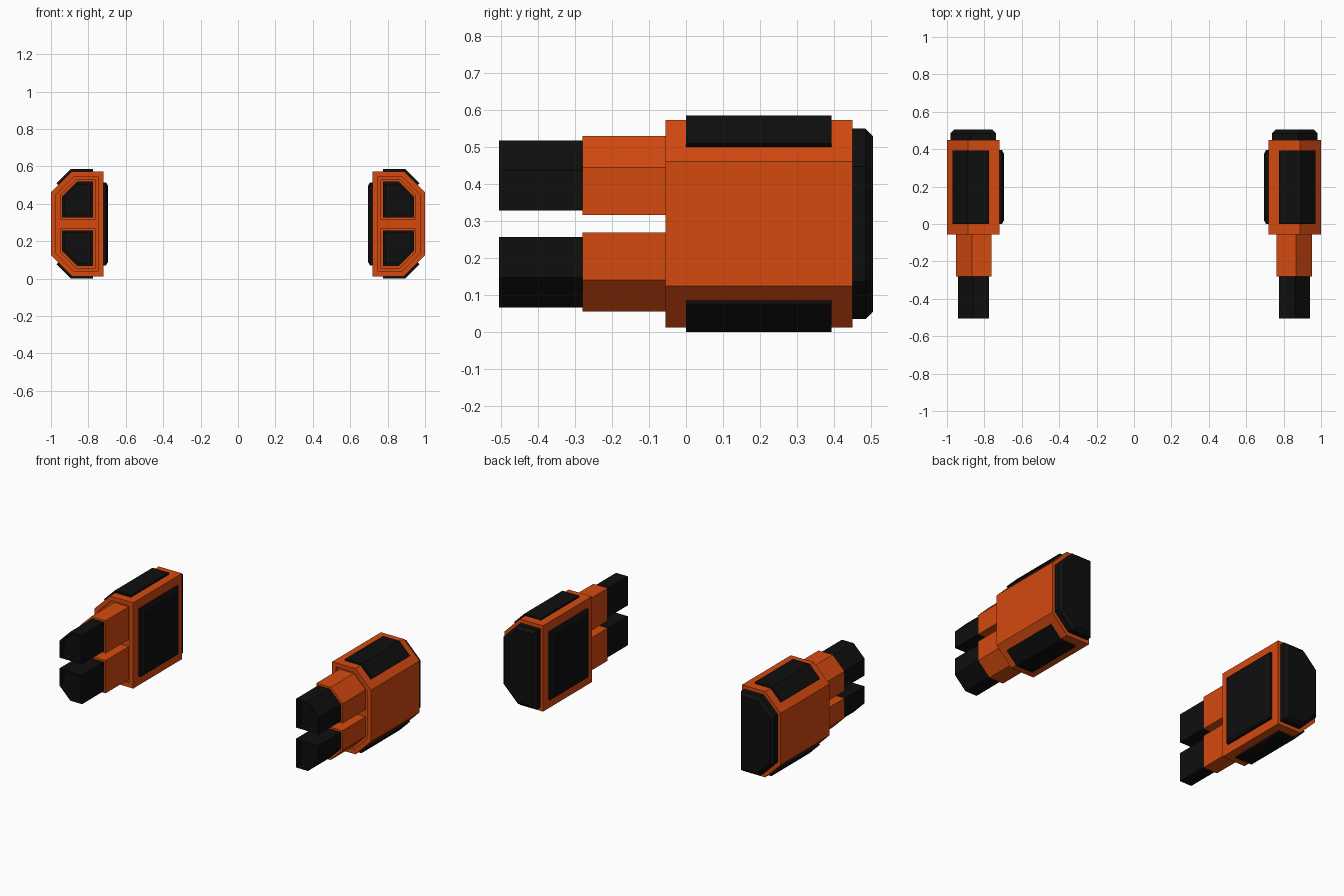
import bpy, bmesh

if "Cube" in bpy.data.objects:
    bpy.data.objects.remove(bpy.data.objects["Cube"], do_unlink=True)

HEIGHT = 0.585  # the pods are symmetric between z = 0 and this height


def material(name, rgb):
    m = bpy.data.materials.new(name)
    m.use_nodes = True
    m.diffuse_color = (*rgb, 1)
    bsdf = m.node_tree.nodes["Principled BSDF"]
    bsdf.inputs["Base Color"].default_value = (*rgb, 1)
    bsdf.inputs["Roughness"].default_value = 0.6
    return m


ORANGE = material("orange", (0.66, 0.068, 0.005))
BLACK = material("black", (0.0045, 0.0045, 0.0045))


def chamfered(x0, x1, z0, z1, top=0.0, bottom=0.0):
    """Rectangle in x and z whose outer corners are cut."""
    pts = [(x0, z0), (x0, z1)]
    pts += [(x1 - top, z1), (x1, z1 - top)] if top else [(x1, z1)]
    pts += [(x1, z0 + bottom), (x1 - bottom, z0)] if bottom else [(x1, z0)]
    return pts


def flip(profile):
    """Turn an upper profile into the matching lower one."""
    return [(x, HEIGHT - z) for x, z in profile]


def part(name, profile, y0, y1, mat, direction=None, insets=()):
    """Extrude a profile along y, shape one end with insets, mirror in x."""
    bm = bmesh.new()
    rings = [[bm.verts.new((x, y, z)) for x, z in profile] for y in (y0, y1)]
    n = len(profile)
    for ring in rings:
        bm.faces.new(ring)
    for i in range(n):
        j = (i + 1) % n
        bm.faces.new((rings[0][i], rings[0][j], rings[1][j], rings[1][i]))
    bmesh.ops.recalc_face_normals(bm, faces=bm.faces)
    bm.normal_update()
    if direction:
        axis, sign = direction
        face = max(bm.faces, key=lambda f: f.normal[axis] * sign)
        for thickness, depth in insets:
            bmesh.ops.inset_individual(bm, faces=[face], thickness=thickness,
                                       depth=depth, use_even_offset=True)
    mesh = bpy.data.meshes.new(name)
    bm.to_mesh(mesh)
    bm.free()
    mesh.materials.append(mat)
    obj = bpy.data.objects.new(name, mesh)
    bpy.context.collection.objects.link(obj)
    obj.modifiers.new("Mirror", 'MIRROR')
    return obj


FRONT, BACK, INNER = (1, -1), (1, 1), (0, -1)

# Main housing with a shallow rim around its front
part("housing", chamfered(0.72, 1.0, 0.012, 0.573, 0.112, 0.112),
     -0.055, 0.45, ORANGE, FRONT, [(0.028, 0), (0, -0.015)])

# Bevelled cap on the back
part("back_cap", chamfered(0.737, 0.98, 0.035, 0.55, 0.102, 0.102),
     0.44, 0.485, BLACK, BACK, [(0.02, 0.02)])

# Bevelled panel on the inner side
part("inner_panel", chamfered(0.706, 0.73, 0.07, 0.515), 0.0, 0.395,
     BLACK, INNER, [(0.018, 0.01)])

# Sleeves, barrels and bent pads, upper and lower
sleeve = chamfered(0.763, 0.952, 0.316, 0.53, 0.085)
barrel = chamfered(0.775, 0.94, 0.328, 0.518, 0.08)
pad = [(0.775, 0.565), (0.775, HEIGHT), (0.894, HEIGHT),
       (0.97, 0.509), (0.96, 0.499)]
for level, place in (("upper", list), ("lower", flip)):
    part(level + "_sleeve", place(sleeve), -0.28, -0.03, ORANGE)
    part(level + "_barrel", place(barrel), -0.505, -0.27, BLACK,
         FRONT, [(0.014, 0), (0, -0.03)])
    part(level + "_pad", place(pad), 0.0, 0.393, BLACK)
